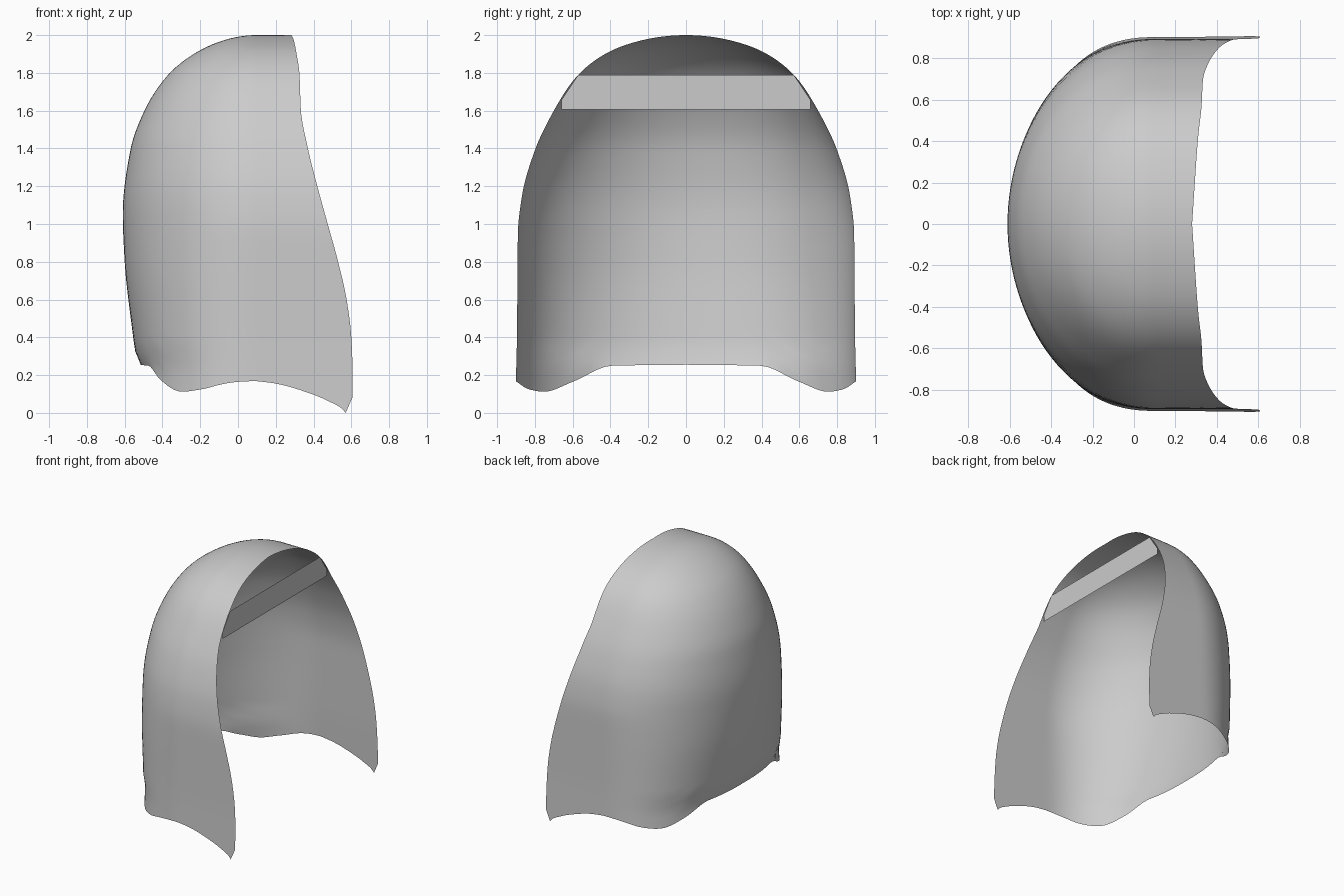
import bpy, bmesh, math

cube = bpy.data.objects.get("Cube")
if cube:
    bpy.data.objects.remove(cube, do_unlink=True)

grey = bpy.data.materials.new("light grey")
grey.use_nodes = True
colour = (0.6, 0.6, 0.6, 1)
grey.diffuse_color = colour
grey.node_tree.nodes["Principled BSDF"].inputs["Base Color"].default_value = colour


def curve(points):
    """Smooth interpolation through (parameter, value) points."""
    xs, ys = zip(*sorted(points))
    n = len(xs)
    slope = [(ys[i + 1] - ys[i]) / (xs[i + 1] - xs[i]) for i in range(n - 1)]
    tan = [slope[0]]
    for a, b in zip(slope, slope[1:]):
        tan.append(2 * a * b / (a + b) if a * b > 0 else 0)
    tan.append(slope[-1])

    def value(x):
        x = min(max(x, xs[0]), xs[-1])
        i = 0
        while i < n - 2 and x > xs[i + 1]:
            i += 1
        h = xs[i + 1] - xs[i]
        t = (x - xs[i]) / h
        return ((1 + 2 * t) * (1 - t) ** 2 * ys[i] + t * (1 - t) ** 2 * h * tan[i]
                + t * t * (3 - 2 * t) * ys[i + 1] + t * t * (t - 1) * h * tan[i + 1])
    return value


def by_depth(points):
    """Profile over height, eased so that the crown closes roundly."""
    f = curve([(math.sqrt(2 - z), v) for z, v in points])
    return lambda z: f(math.sqrt(max(0, 2 - z)))


def make_object(name, bm):
    mesh = bpy.data.meshes.new(name)
    bm.to_mesh(mesh)
    bm.free()
    mesh.materials.append(grey)
    obj = bpy.data.objects.new(name, mesh)
    bpy.context.collection.objects.link(obj)
    return obj


# Profiles over height: half width, back line and front rim
half_width = by_depth([(2, 0), (1.98, .2), (1.915, .4), (1.79, .57), (1.59, .705),
                       (1.39, .8), (1.15, .868), (.95, .89), (.4, .895), (0, .906)])
back_x = by_depth([(2, .1), (1.98, -.05), (1.89, -.25), (1.79, -.37), (1.59, -.5),
                   (1.39, -.57), (1.05, -.61), (.8, -.6), (.4, -.555), (.33, -.545),
                   (.25, -.515), (0, -.515)])
rim_x = by_depth([(2, .28), (1.9, .31), (1.8, .325), (1.6, .333), (1.4, .37),
                  (1.2, .42), (1, .475), (.8, .53), (.6, .575), (.4, .6),
                  (.2, .607), (.04, .605), (0, .57)])
# Wavy lower hem, around the back and along the sides
hem_back = curve([(0, .255), (.4, .25), (.6, .165), (.75, .112), (.83, .125), (.9, .168)])
hem_side = curve([(0, .168), (.2, .155), (.6, .095), (.8, .05), (1, 0)])

CENTRE = .1
ROWS, ARC, SIDE = 48, 32, 16


def shell_point(k, row):
    side = -1 if k < 0 else 1
    k = abs(k)
    if k <= ARC:
        angle = k / ARC * math.pi / 2
        hem = hem_back(.9 * math.sin(angle) ** .85)
    else:
        s = (k - ARC) / SIDE
        hem = hem_side(s)
    z = 2 - (2 - hem) * (row / ROWS) ** 2
    w = half_width(z)
    if k <= ARC:
        # The section grows squarer towards the hem
        power = 2 / (2 + .4 * max(0, 1 - z))
        x = CENTRE - (CENTRE - back_x(z)) * max(0, math.cos(angle)) ** power
        y = w * math.sin(angle) ** power
    else:
        x, y = CENTRE + (rim_x(z) - CENTRE) * s, w
    return x, side * y, z


# Open hood shell
bm = bmesh.new()
span = ARC + SIDE
grid = [[bm.verts.new(shell_point(k, r)) for k in range(-span, span + 1)]
        for r in range(ROWS + 1)]
for upper, lower in zip(grid, grid[1:]):
    for i in range(2 * span):
        bm.faces.new((upper[i], upper[i + 1], lower[i + 1], lower[i]))
bmesh.ops.remove_doubles(bm, verts=bm.verts, dist=1e-5)
bmesh.ops.dissolve_degenerate(bm, edges=bm.edges, dist=1e-5)
bmesh.ops.recalc_face_normals(bm, faces=bm.faces)
rearmost = min(bm.faces, key=lambda f: f.calc_center_median().x)
if rearmost.normal.x > 0:
    bmesh.ops.reverse_faces(bm, faces=bm.faces)
for f in bm.faces:
    f.smooth = True
make_object("hood_shell", bm)

# Flat brow strap across the opening
bm = bmesh.new()
half = [(.66, 1.605), (.66, 1.655), (.57, 1.79)]
outline = half + [(-y, z) for y, z in reversed(half)]
bm.faces.new([bm.verts.new((.326, y, z)) for y, z in outline])
make_object("brow_strap", bm)
